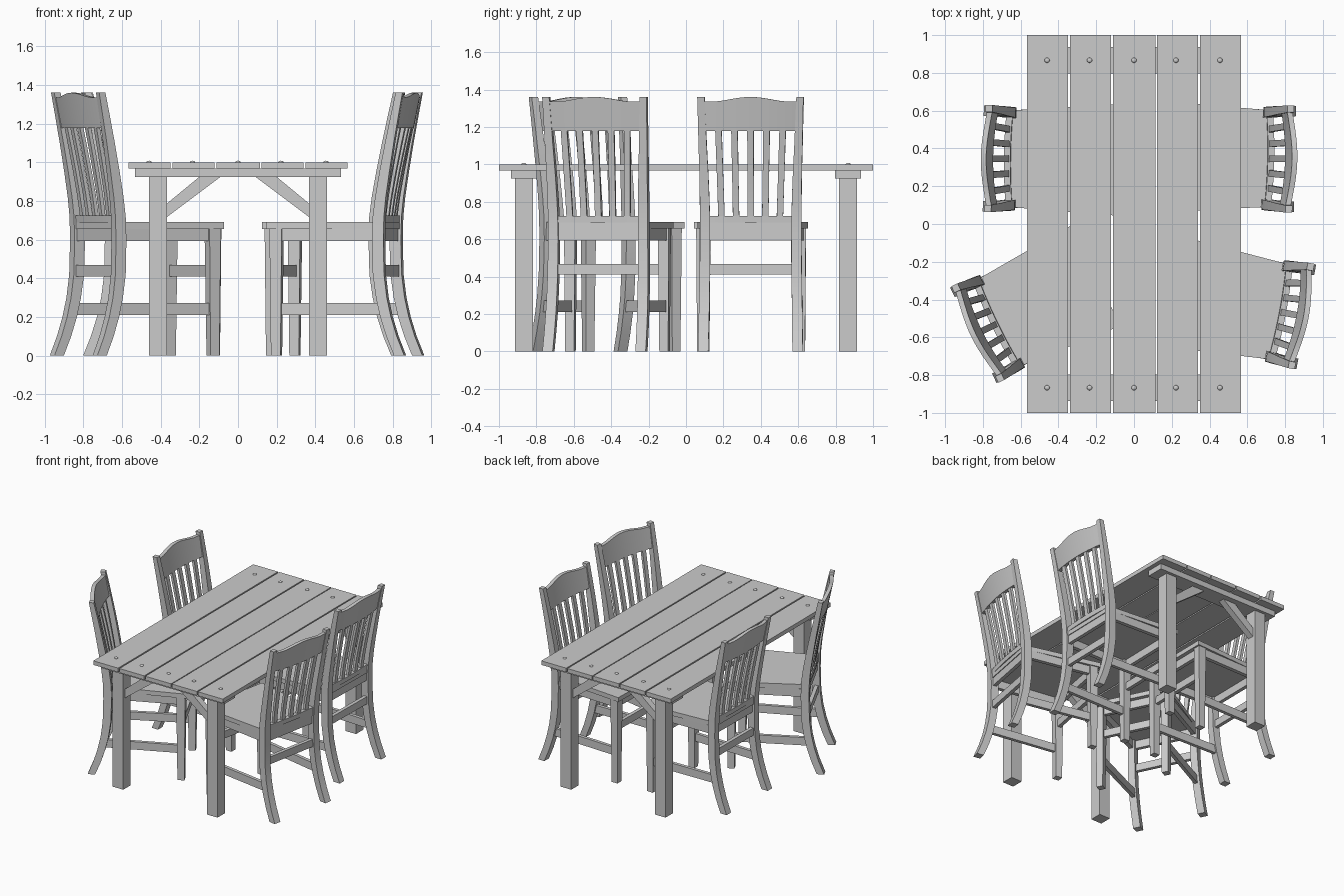
import bpy, bmesh, math
from mathutils import Matrix, Vector

if "Cube" in bpy.data.objects:
    bpy.data.objects.remove(bpy.data.objects["Cube"])


def make_mesh(name, rings, smooth=False):
    """Loft a closed solid through rings of equal point count."""
    bm = bmesh.new()
    vs = [[bm.verts.new(p) for p in r] for r in rings]
    n = len(rings[0])
    for a, b in zip(vs, vs[1:]):
        for i in range(n):
            j = (i + 1) % n
            bm.faces.new((a[i], a[j], b[j], b[i]))
    bm.faces.new(vs[0])
    bm.faces.new(vs[-1])
    bmesh.ops.recalc_face_normals(bm, faces=bm.faces)
    me = bpy.data.meshes.new(name)
    bm.to_mesh(me)
    bm.free()
    if smooth:
        me.shade_smooth()
        me.set_sharp_from_angle(angle=math.radians(30))
    return me


def place(name, me, matrix=Matrix()):
    ob = bpy.data.objects.new(name, me)
    ob.matrix_world = matrix
    bpy.context.collection.objects.link(ob)


def flat(x0, x1, y0, y1, z):
    return [(x0, y0, z), (x1, y0, z), (x1, y1, z), (x0, y1, z)]


def box(name, x0, x1, y0, y1, z0, z1):
    return make_mesh(name, [flat(x0, x1, y0, y1, z0), flat(x0, x1, y0, y1, z1)])


# ---- Table ----
planks = [(-.567, -.35), (-.339, -.122), (-.112, .114), (.121, .339), (.349, .567)]
nails = [-.46, -.235, 0, .222, .455]
for (x0, x1), nx in zip(planks, nails):
    place("table_plank", box("table_plank", x0, x1, -1, 1, .968, 1.0))
    for s in (-1, 1):
        bm = bmesh.new()
        bmesh.ops.create_uvsphere(bm, u_segments=12, v_segments=6, radius=.014)
        me = bpy.data.meshes.new("nail_head")
        bm.to_mesh(me)
        bm.free()
        me.shade_smooth()
        place("nail_head", me, Matrix.Translation((nx, s * .867, 1.0)) @ Matrix.Diagonal((1, 1, .6, 1)))

for s in (-1, 1):
    yc = s * .866
    place("table_crossbeam", box("table_crossbeam", -.533, .533, yc - .07, yc + .07, .925, .968))
    for t in (-1, 1):
        xc = t * .413
        place("table_leg", box("table_leg", xc - .047, xc + .047, yc - .047, yc + .047, 0, .925))
        prof = [(.37, .715), (.37, .785), (.20, .925), (.09, .925)]
        place("table_brace", make_mesh("table_brace", [
            [(t * x, yc + d, z) for x, z in prof] for d in (-.025, .025)]))

# ---- Chair: local +x is backward, x = 0 is the post front at seat level ----
# Back post: height, back edge, depth, outer half width, post width
POST = [(0, .172, .054, .281, .056), (.1, .132, .055, .279, .056), (.2, .101, .056, .277, .056),
        (.3, .079, .057, .275, .055), (.42, .064, .059, .273, .055), (.6, .06, .06, .271, .054),
        (.72, .063, .059, .271, .053), (.82, .073, .056, .272, .051), (.95, .092, .052, .274, .048),
        (1.1, .116, .046, .278, .044), (1.24, .141, .041, .281, .041), (1.36, .163, .036, .284, .038)]


def post_at(z):
    for a, b in zip(POST, POST[1:]):
        if z <= b[0]:
            k = (z - a[0]) / (b[0] - a[0])
            return [p + (q - p) * k for p, q in zip(a, b)]
    return POST[-1]


def back_x(z, v):
    """Centre line of the bowed back at height z and sideways position v."""
    _, xb, d, _, _ = post_at(z)
    k = max(0.0, min(1.0, (z - .6) / .6))
    return xb - d / 2 + (.008 + .018 * k) * (1 - (v / .25) ** 2)


parts = []


def add(name, me):
    parts.append((name, me))


for s in (-1, 1):
    # Curved back posts, running from foot to top
    add("back_post", make_mesh("back_post", [
        flat(xb - d, xb, s * h, s * (h - w), z) for z, xb, d, h, w in POST], True))
    # Tapered front legs
    add("front_leg", make_mesh("front_leg", [
        flat(-.53, -.48, s * .28, s * .232, 0), flat(-.537, -.472, s * .285, s * .225, .657)]))
    # Side rails between front leg and back post
    for name, z0, z1, x0, w in (("side_apron", .594, .657, .02, .03), ("side_stretcher", .21, .272, .06, .026)):
        add(name, make_mesh(name, [
            [(x, s * (v - w / 2), z0), (x, s * (v + w / 2), z0), (x, s * (v + w / 2), z1), (x, s * (v - w / 2), z1)]
            for x, v in ((x0, .244), (-.49, .257))]))

# Front and back rails
for name, x, half, z0, z1 in (("front_apron", -.505, .24, .594, .657), ("back_apron", .032, .23, .594, .657),
                              ("front_stretcher", -.505, .245, .41, .468), ("back_stretcher", .037, .235, .41, .468)):
    add(name, box(name, x - .014, x + .014, -half, half, z0, z1))

# Seat with notches for the back posts
outline = [(-.55, .296), (0, .258), (0, .217), (.052, .217)]
outline += [(x, -v) for x, v in reversed(outline)]
add("seat", make_mesh("seat", [[(x, v, z) for x, v in outline] for z in (.656, .691)]))

# Bowed lower back rail and crest with a shaped top edge
N = 16


def crest_top(v):
    return 1.336 + .024 * max(0, math.cos(min(abs(v) / .19, 1) * math.pi / 2)) ** 1.5


def bowed(name, half, z0, top, t):
    rings = []
    for i in range(N + 1):
        v = half * (2 * i / N - 1)
        z1 = top(v)
        a, b = back_x(z0, v), back_x(z1, v)
        rings.append([(a - t, v, z0), (a + t, v, z0), (b + t, v, z1), (b - t, v, z1)])
    add(name, make_mesh(name, rings, True))


bowed("lower_back_rail", .225, .688, lambda v: .724, .017)
bowed("crest_rail", .247, 1.178, crest_top, .014)

# Five curved slats fanning out slightly
for i in range(-2, 3):
    rings = []
    for j in range(9):
        z = .715 + j * .06
        v = i * (.078 + .008 * j / 8)
        x = back_x(z, v)
        rings.append(flat(x - .01, x + .01, v - .017, v + .017, z))
    add("back_slat", make_mesh("back_slat", rings, True))

# Four chairs around the table
for x, y, a in ((.68, .347, -1.1), (.743, -.46, -10.7), (-.626, .345, 179.4), (-.696, -.514, 206)):
    m = Matrix.Translation((x, y, 0)) @ Matrix.Rotation(math.radians(a), 4, 'Z')
    for name, me in parts:
        place("chair_" + name, me, m)
